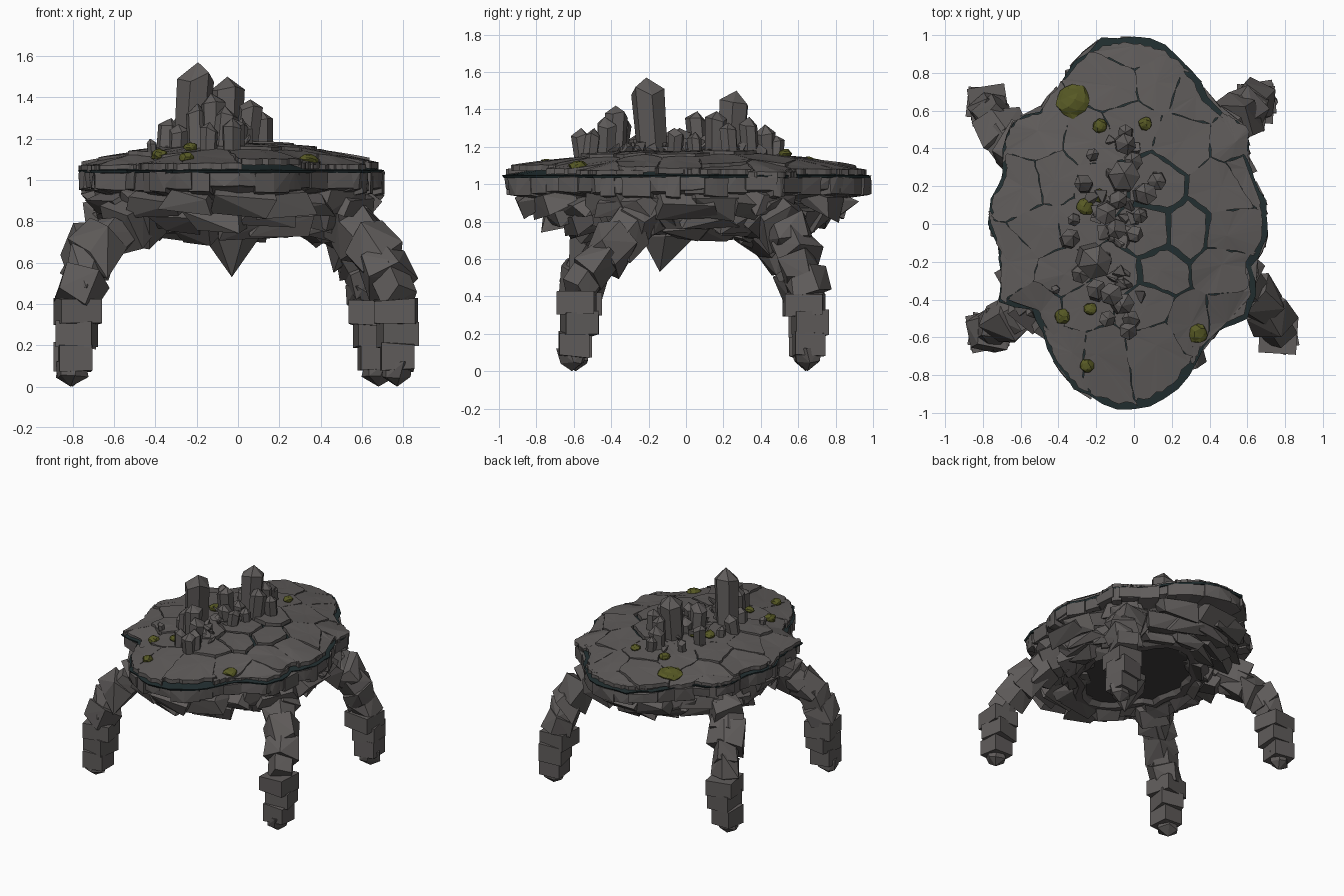
import bpy, bmesh, math, random
from mathutils import Vector, Matrix

random.seed(7)
old = bpy.data.objects.get("Cube")
if old:
    bpy.data.objects.remove(old)


def material(name, color):
    mat = bpy.data.materials.new(name)
    mat.diffuse_color = (*color, 1)
    mat.use_nodes = True
    mat.node_tree.nodes["Principled BSDF"].inputs["Base Color"].default_value = (*color, 1)
    return mat


STONE = material("grey stone", (0.115, 0.106, 0.103))
TEAL = material("dark teal rock", (0.016, 0.028, 0.03))
HOLLOW = material("dark hollow", (0.05, 0.048, 0.048))
MOSS = material("olive moss", (0.095, 0.1, 0.018))

# Platform outline as radii in hundredths, one every ten degrees from +x
RADII = [71, 71, 68, 70, 79, 76, 78, 88, 96, 99, 99, 91, 83, 78, 84, 80, 74, 78,
         77, 73, 75, 82, 71, 75, 84, 92, 97, 99, 95, 85, 74, 72, 78, 74, 66, 70]


def outline(angle):
    k = math.degrees(angle) % 360 / 10
    i = int(k) % 36
    f = k - int(k)
    return (RADII[i] * (1 - f) + RADII[(i + 1) % 36] * f) / 100


def at(angle, s, z):
    r = outline(angle) * s
    return Vector((r * math.cos(angle), r * math.sin(angle), z))


def reach(x, y):
    return math.hypot(x, y) / outline(math.atan2(y, x))


def dome(x, y):
    return 1.06 + 0.12 * (1 - min(reach(x, y), 1) ** 2.4)


def jit(a):
    return random.uniform(-a, a)


def finish(bm, name, *mats):
    bmesh.ops.recalc_face_normals(bm, faces=bm.faces)
    mesh = bpy.data.meshes.new(name)
    bm.to_mesh(mesh)
    bm.free()
    for mat in mats:
        mesh.materials.append(mat)
    obj = bpy.data.objects.new(name, mesh)
    bpy.context.collection.objects.link(obj)


def hull(bm, points):
    verts = [bm.verts.new(p) for p in points]
    res = bmesh.ops.convex_hull(bm, input=verts)
    loose = {g for g in res["geom_interior"] + res["geom_unused"]
             if isinstance(g, bmesh.types.BMVert)}
    bmesh.ops.delete(bm, geom=list(loose), context="VERTS")


def loft(bm, rings):
    loops = [[bm.verts.new(p) for p in ring] for ring in rings]
    n = len(loops[0])
    for a, b in zip(loops, loops[1:]):
        for i in range(n):
            j = (i + 1) % n
            bm.faces.new((a[i], a[j], b[j], b[i]))
    return bm.faces.new(loops[0]), bm.faces.new(loops[-1])


ANGLES = [math.tau * i / 72 for i in range(72)]

# Dark teal layer under the surface plates, showing as a thin lip and in cracks
bm = bmesh.new()
rings = []
for s in (0.15, 0.4, 0.6, 0.8, 0.92, 1):
    ring = [at(a, s + (jit(0.014) if s == 1 else 0), 0) for a in ANGLES]
    for p in ring:
        p.z = dome(p.x, p.y) - (0.014 if s == 1 else 0.026)
    rings.append(ring)
rings.append([Vector((p.x * 0.99, p.y * 0.99, 1.033)) for p in rings[-1]])
loft(bm, rings)
finish(bm, "teal_layer", TEAL)

# Core of the platform with a dark hollow underneath
bm = bmesh.new()
levels = [(0.93, 1.02), (0.93, 0.97), (0.8, 0.88), (0.66, 0.79), (0.56, 0.74), (0.5, 0.74), (0.47, 0.77)]
top, floor = loft(bm, [[at(a, s + jit(0.015), z) for a in ANGLES[::2]] for s, z in levels])
floor.material_index = 1
finish(bm, "platform_core", STONE, HOLLOW)

# Blocks around the rim
bm = bmesh.new()
a = 0
while a < math.tau:
    b = a + random.uniform(0.07, 0.2)
    low, out = random.uniform(0.935, 0.975), random.uniform(0.975, 1.012)
    hull(bm, [at(t, s + jit(0.008), z + jit(0.006)) for t in (a - 0.01, (a + b) / 2, b + 0.01)
              for s, z in ((0.8, 1.03), (out, 1.036), (out, low), (0.8, low - 0.03))])
    a = b
finish(bm, "rim_blocks", STONE)

# Boulders layered below the rim
bm = bmesh.new()
for s, z, count, size in ((0.8, 0.915, 24, 0.1), (0.69, 0.84, 22, 0.1), (0.58, 0.78, 20, 0.075)):
    for i in range(count):
        ang = math.tau * (i + jit(0.3)) / count
        c = at(ang, s + jit(0.03), z + jit(0.015))
        rot = Matrix.Rotation(ang, 3, "Z") @ Matrix.Rotation(0.45 + jit(0.25), 3, "Y")
        hull(bm, [c + rot @ Vector((sx * size + jit(0.03), sy * size * 1.3 + jit(0.05),
                                    sz * size * 0.5 + jit(0.025)))
                  for sx in (-1, 1) for sy in (-1, 1) for sz in (-1, 1)])
finish(bm, "underside_boulders", STONE)

# Hanging spike
bm = bmesh.new()
hull(bm, [(-0.03, -0.14, 0.53)] + [(-0.02 + 0.13 * math.cos(t) + jit(0.02), -0.1 + 0.16 * math.sin(t) + jit(0.02), z)
                                   for z in (0.72, 0.82) for t in range(6)])
finish(bm, "hanging_spike", STONE)


# Cracked surface plates: shrunken cells around scattered seeds
def clip(poly, point, normal):
    result = []
    for p, q in zip(poly, poly[1:] + poly[:1]):
        dp, dq = (p - point).dot(normal), (q - point).dot(normal)
        if dp <= 0:
            result.append(p)
        if dp * dq < 0:
            result.append(p.lerp(q, dp / (dp - dq)))
    return result


seeds = []
for row in range(-4, 5):
    for col in range(-4, 5):
        p = Vector(((col + row % 2 / 2) * 0.26 + jit(0.08), row * 0.235 + jit(0.07)))
        if reach(p.x, p.y) < 0.98:
            seeds.append(p)
bm = bmesh.new()
for c in seeds:
    cell = [c + Vector(d) for d in ((-0.4, -0.4), (0.4, -0.4), (0.4, 0.4), (-0.4, 0.4))]
    gap = random.choice((0.008, 0.016)) if (c - Vector((0.1, -0.05))).length < 0.3 else 0.001
    for o in seeds:
        if o is not c and cell:
            n = (o - c).normalized()
            cell = clip(cell, (c + o) / 2 - n * gap, n)
    edge, lift = random.uniform(0.94, 0.995), jit(0.012)
    border = []
    for p, q in zip(cell, cell[1:] + cell[:1]):
        steps = max(1, round((q - p).length / 0.04))
        for k in range(steps):
            v = p.lerp(q, k / steps) + Vector((jit(0.006), jit(0.006)))
            r = reach(v.x, v.y)
            border.append(v * min(1, (edge + jit(0.012)) / max(r, 0.01)))
    tops = []
    for v in border:
        z = dome(v.x, v.y)
        tops.append(Vector((v.x, v.y, max(z, 0.6 * z + 0.4 * dome(c.x, c.y) + lift))))
    # A raised middle point keeps each plate above the layer below it
    bottoms = [bm.verts.new(v - Vector((0, 0, 0.03))) for v in tops]
    rim = [bm.verts.new(v) for v in tops]
    mid = bm.verts.new((c.x, c.y, dome(c.x, c.y) + max(lift, 0)))
    for i in range(len(rim)):
        bm.faces.new((bottoms[i - 1], bottoms[i], rim[i], rim[i - 1]))
        bm.faces.new((rim[i - 1], rim[i], mid))
finish(bm, "surface_plates", STONE)

# Crystals: x, y, top height, radius
CRYSTALS = [(-0.2, -0.21, 1.57, 0.092), (-0.05, 0.26, 1.5, 0.085), (0.07, 0.16, 1.39, 0.06),
            (-0.12, -0.37, 1.42, 0.062), (-0.05, -0.42, 1.36, 0.058), (-0.2, -0.34, 1.37, 0.055),
            (-0.03, -0.57, 1.3, 0.05), (-0.33, -0.07, 1.3, 0.052), (-0.27, 0.22, 1.31, 0.05),
            (-0.15, 0.05, 1.39, 0.06), (-0.09, -0.03, 1.3, 0.055), (0.01, -0.05, 1.3, 0.045),
            (0.12, 0.22, 1.33, 0.05), (-0.04, 0.42, 1.32, 0.058), (-0.05, 0.49, 1.26, 0.04),
            (0.03, 0.04, 1.28, 0.04), (-0.22, 0.37, 1.24, 0.035), (-0.42, -0.35, 1.2, 0.025),
            (-0.32, 0.02, 1.24, 0.035), (-0.02, -0.5, 1.3, 0.048), (-0.14, -0.5, 1.28, 0.045),
            (-0.28, -0.27, 1.27, 0.05), (0.0, 0.33, 1.36, 0.05), (-0.08, 0.13, 1.28, 0.05)]
bm = bmesh.new()
for x, y, z, r in CRYSTALS:
    base = 1.12
    tilt = Vector((jit(0.12), jit(0.12)))
    turn = jit(1)
    points = [(x + jit(0.3) * r, y + jit(0.3) * r, z)]
    for h, k in ((base, 0.9), (z - r * 0.8, 1)):
        for i in range(6):
            t = turn + i * math.tau / 6
            points.append((x + k * r * math.cos(t) - tilt.x * (z - h), y + k * r * math.sin(t) - tilt.y * (z - h),
                           h + (jit(0.3) * r if h > base else 0)))
    hull(bm, points)
# Loose shards between the crystals
for i in range(34):
    c = Vector((random.gauss(-0.08, 0.08), random.gauss(0, 0.24), 0))
    c.z = dome(c.x, c.y) + 0.015
    hull(bm, [c + Vector((jit(0.04), jit(0.04), jit(0.04))) for k in range(9)])
finish(bm, "crystals", STONE)

# Moss clumps: x, y, radius
bm = bmesh.new()
for x, y, r in ((-0.32, 0.65, 0.09), (-0.18, 0.52, 0.038), (0.06, 0.53, 0.034), (-0.18, 0.15, 0.036),
                (-0.26, 0.09, 0.045), (-0.38, -0.49, 0.042), (-0.23, -0.45, 0.034),
                (-0.25, -0.75, 0.038), (0.34, -0.58, 0.05)):
    place = Matrix.Translation((x, y, dome(x, y) + 0.012)) @ Matrix.Diagonal((1, 1, min(0.7, 0.028 / r), 1))
    ball = bmesh.ops.create_icosphere(bm, subdivisions=2, radius=r, matrix=place)
    for v in ball["verts"]:
        v.co += Vector((jit(0.12), jit(0.12), jit(0.1))) * r
finish(bm, "moss_clumps", MOSS)

# Legs: bent rocky thigh, stacked blocks and a pointed foot
LEGS = {
    "front_left_leg": [(0.42, -0.18, 0.86), (0.58, -0.31, 0.77), (0.69, -0.43, 0.62), (0.78, -0.57, 0.42), (0.77, -0.61, 0)],
    "front_right_leg": [(-0.42, -0.34, 0.86), (-0.59, -0.45, 0.76), (-0.71, -0.53, 0.62), (-0.78, -0.57, 0.42), (-0.81, -0.59, 0)],
    "back_left_leg": [(0.38, 0.42, 0.86), (0.51, 0.53, 0.76), (0.6, 0.6, 0.6), (0.64, 0.65, 0.42), (0.68, 0.65, 0)],
    "back_right_leg": [(-0.48, 0.26, 0.86), (-0.64, 0.4, 0.76), (-0.73, 0.53, 0.62), (-0.77, 0.62, 0.42), (-0.8, 0.64, 0)],
}
for name, path in LEGS.items():
    bm = bmesh.new()
    pts = [Vector(p) for p in path]
    for k, (p, q) in enumerate(zip(pts[:3], pts[1:4])):
        turn = (q - p).to_track_quat("Z", "Y")
        for half in range(2):
            a, b = p.lerp(q, half / 2 - 0.1), p.lerp(q, half / 2 + 0.6)
            r = 0.145 - 0.018 * k
            spin = jit(1)
            hull(bm, [e + turn @ Vector((math.cos(t + spin), math.sin(t + spin), jit(0.35))) * (r + jit(0.035))
                      for e in (a, b) for t in (0, 1.25, 2.5, 3.75, 5)])
    for low, high, w in ((0.3, 0.42, 0.1), (0.19, 0.32, 0.088), (0.08, 0.21, 0.08)):
        c = pts[3].lerp(pts[4], 1 - (low + high) / 0.84)
        rot = Matrix.Rotation(jit(0.2), 3, "Z")
        off = Vector((jit(0.015), jit(0.015), 0))
        hull(bm, [Vector((c.x, c.y, z + jit(0.01))) + off + rot @ Vector((sx * w, sy * w, 0))
                  for sx in (-1, 1) for sy in (-1, 1) for z in (low, high)])
    foot = pts[4]
    hull(bm, [foot] + [foot + Vector((0.075 * math.cos(t) + jit(0.015), 0.075 * math.sin(t) + jit(0.015), z + jit(0.01)))
                       for t in range(6) for z in (0.05, 0.12)])
    finish(bm, name, STONE)
